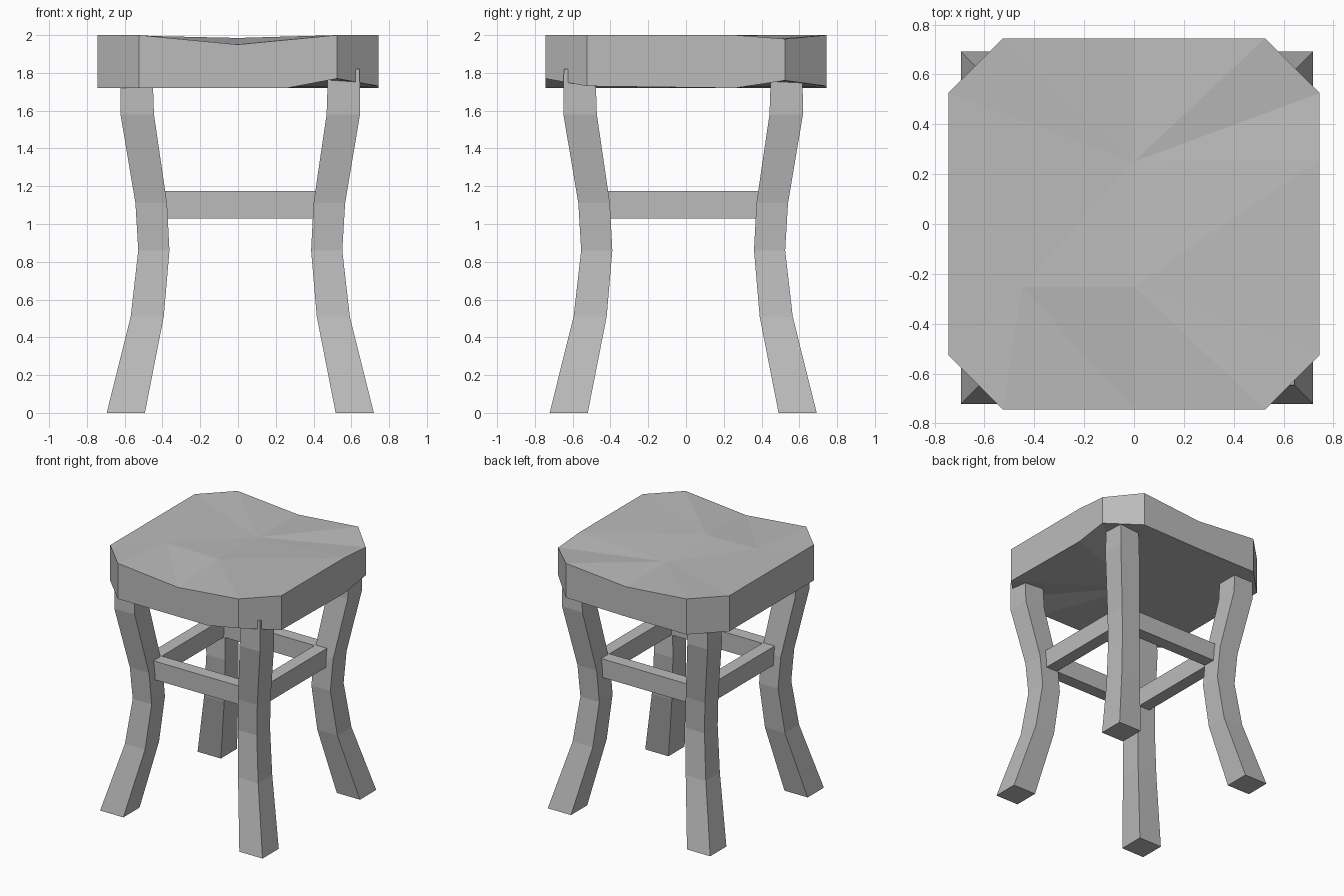
import bpy
import bmesh

cube = bpy.data.objects.get("Cube")
if cube:
    bpy.data.objects.remove(cube, do_unlink=True)

grey = bpy.data.materials.new("plain_grey")
grey.use_nodes = True
grey.diffuse_color = (0.5, 0.5, 0.5, 1)
grey.node_tree.nodes["Principled BSDF"].inputs["Base Color"].default_value = (0.5, 0.5, 0.5, 1)

# The legs and rails sit slightly off the seat's centre
OFF_X, OFF_Y = 0.012, -0.015


def finish(bm, name):
    bmesh.ops.recalc_face_normals(bm, faces=bm.faces)
    mesh = bpy.data.meshes.new(name)
    bm.to_mesh(mesh)
    bm.free()
    mesh.materials.append(grey)
    obj = bpy.data.objects.new(name, mesh)
    bpy.context.collection.objects.link(obj)
    return obj


def box(name, x, y, z, sx, sy, sz):
    bm = bmesh.new()
    bmesh.ops.create_cube(bm, size=1)
    for v in bm.verts:
        v.co = (x + v.co.x * sx, y + v.co.y * sy, z + v.co.z * sz)
    return finish(bm, name)


# Seat: clipped square slab with a sagging, roughly carved top
def build_seat():
    a, b, m = 0.525, 0.745, 0.26
    # x, y, top height, bottom height
    rim = [(-a, -b, 2, 1.72), (0, -b, 1.95, 1.72), (m, -b, 1.975, 1.72),
           (a, -b, 2, 1.77), (b, -a, 2, 1.73), (b, m, 2, 1.72),
           (b, a, 1.98, 1.76), (a, b, 2, 1.73), (0, b, 1.955, 1.72),
           (-a, b, 2, 1.72), (-b, a, 2, 1.72), (-b, -a, 2, 1.72)]
    bm = bmesh.new()
    top = [bm.verts.new((x, y, t)) for x, y, t, _ in rim]
    low = [bm.verts.new((x, y, l)) for x, y, _, l in rim]
    back = bm.verts.new((0, 0.25, 1.965))
    front = bm.verts.new((0, -0.25, 1.985))
    side = bm.verts.new((-0.45, -0.25, 1.995))
    under = bm.verts.new((0, 0, 1.72))
    n = len(rim)

    def fan(centre, ring, start, count):
        for i in range(start, start + count):
            bm.faces.new((centre, ring[i % n], ring[(i + 1) % n]))

    fan(front, top, 1, 4)
    fan(back, top, 5, 5)
    fan(side, top, 10, 3)
    for tri in ((back, side, front), (back, top[10], side),
                (side, top[1], front), (front, top[5], back)):
        bm.faces.new(tri)
    fan(under, low, 0, n)
    for i in range(n):
        j = (i + 1) % n
        bm.faces.new((low[i], low[j], top[j], top[i]))
    return finish(bm, "seat")


build_seat()

# Legs: square section swept through a bowed profile (height, inner, outer)
PROFILE = [(0, 0.505, 0.707), (0.51, 0.405, 0.58), (0.86, 0.375, 0.54),
           (1.11, 0.388, 0.555), (1.58, 0.457, 0.634), (1.82, 0.465, 0.632)]


def build_leg(name, sx, sy):
    bm = bmesh.new()
    rings = []
    for z, inner, outer in PROFILE:
        corners = ((inner, inner), (outer, inner), (outer, outer), (inner, outer))
        rings.append([bm.verts.new((sx * x + OFF_X, sy * y + OFF_Y, z)) for x, y in corners])
    for r, s in zip(rings, rings[1:]):
        for i in range(4):
            j = (i + 1) % 4
            bm.faces.new((r[i], r[j], s[j], s[i]))
    bm.faces.new(rings[0])
    bm.faces.new(rings[-1])
    return finish(bm, name)


for sy, depth in ((-1, "front"), (1, "back")):
    for sx, side in ((-1, "right"), (1, "left")):
        build_leg(f"{depth}_{side}_leg", sx, sy)

# Rails tying neighbouring legs together
RAIL = 0.435
for s, depth, side in ((-1, "front", "right"), (1, "back", "left")):
    box(f"{depth}_rail", OFF_X, OFF_Y + s * RAIL, 1.103, 0.86, 0.1, 0.146)
    box(f"{side}_rail", OFF_X + s * (RAIL + 0.01), OFF_Y, 1.103, 0.1, 0.86, 0.146)
